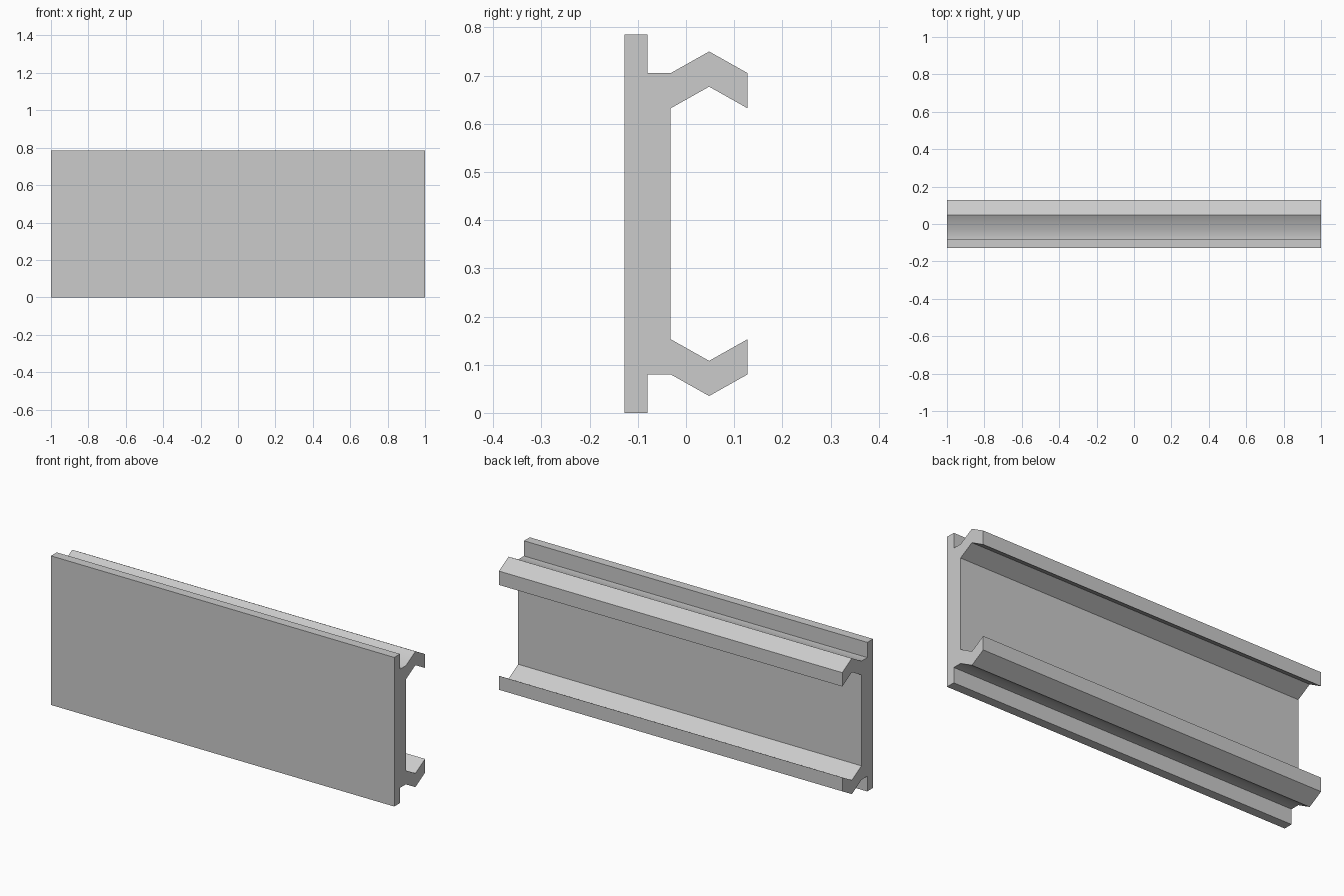
import bpy, bmesh, math

cube = bpy.data.objects.get("Cube")
if cube:
    bpy.data.objects.remove(cube, do_unlink=True)

LENGTH, HEIGHT = 2.0, 0.785

grey = bpy.data.materials.new("light_grey")
grey.use_nodes = True
colour = (0.6, 0.6, 0.6, 1)
grey.diffuse_color = colour
grey.node_tree.nodes["Principled BSDF"].inputs["Base Color"].default_value = colour

# Upper half of the rail section (y, z): face plate, step, bent hook, web
upper = [(-0.128, HEIGHT), (-0.08, HEIGHT), (-0.08, 0.705), (-0.032, 0.705),
         (0.048, 0.75), (0.128, 0.705), (0.128, 0.632), (0.048, 0.677),
         (-0.032, 0.632)]
# Mirror it about mid height to close the section
section = upper + [(y, HEIGHT - z) for y, z in reversed(upper)]

# Extrude the section along the rail
bm = bmesh.new()
end = bm.faces.new([bm.verts.new((-LENGTH / 2, y, z)) for y, z in section])
result = bmesh.ops.extrude_face_region(bm, geom=[end], use_keep_orig=True)
moved = [v for v in result["geom"] if isinstance(v, bmesh.types.BMVert)]
bmesh.ops.translate(bm, verts=moved, vec=(LENGTH, 0, 0))
bmesh.ops.recalc_face_normals(bm, faces=bm.faces)

mesh = bpy.data.meshes.new("channel_rail")
bm.to_mesh(mesh)
bm.free()
mesh.materials.append(grey)
rail = bpy.data.objects.new("channel_rail", mesh)
bpy.context.collection.objects.link(rail)

# Soften only the shallow bends beside the hooks
bpy.ops.object.select_all(action='DESELECT')
rail.select_set(True)
bpy.context.view_layer.objects.active = rail
bpy.ops.object.shade_smooth_by_angle(angle=math.radians(35))
